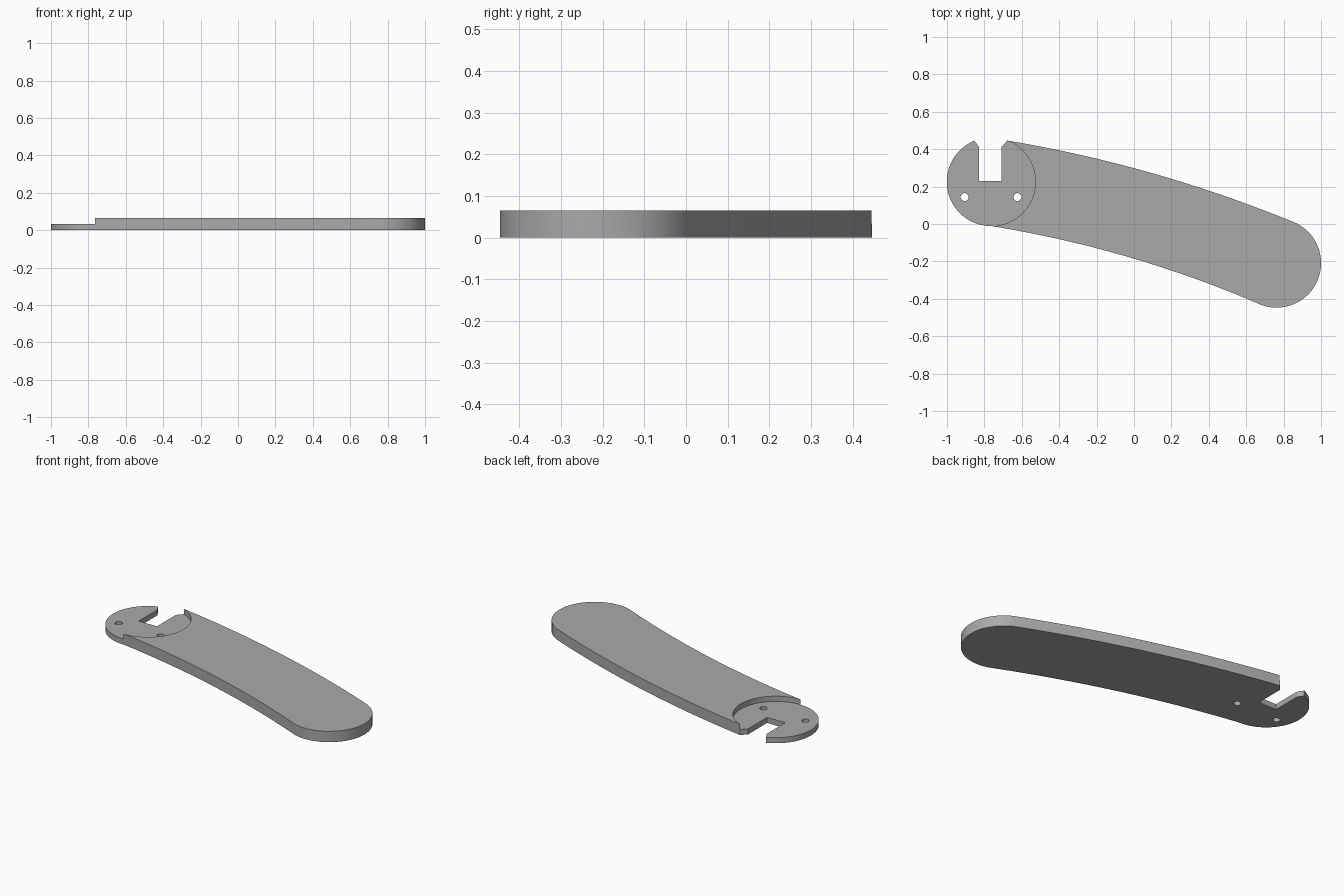
import bpy, bmesh, math
from mathutils import Vector

cube = bpy.data.objects.get("Cube")
if cube:
    bpy.data.objects.remove(cube)

HEIGHT, PLATE = 0.066, 0.034
HUB, TIP, R = Vector((-0.764, 0.226)), Vector((0.762, -0.209)), 0.237

grey = bpy.data.materials.new("plain_grey")
grey.use_nodes = True
grey.diffuse_color = (0.4, 0.4, 0.4, 1)
grey.node_tree.nodes["Principled BSDF"].inputs["Base Color"].default_value = grey.diffuse_color


def arc(center, radius, start, end, steps):
    """Points on a circle, angles in degrees."""
    angles = [math.radians(start + (end - start) * i / steps) for i in range(steps + 1)]
    return [center + radius * Vector((math.cos(a), math.sin(a))) for a in angles]


def bow(a, b, rise, steps=24):
    """Shallow curve from a to b, bulging towards +y, without its end points."""
    side = (b - a).orthogonal().normalized()
    side *= rise if side.y > 0 else -rise
    return [a.lerp(b, i / steps) + side * 4 * (i / steps) * (1 - i / steps)
            for i in range(1, steps)]


def slab(name, outline, z0, z1):
    bm = bmesh.new()
    face = bm.faces.new([bm.verts.new((p[0], p[1], z0)) for p in outline])
    top = bmesh.ops.extrude_face_region(bm, geom=[face])["geom"]
    bmesh.ops.translate(bm, vec=(0, 0, z1 - z0),
                        verts=[v for v in top if isinstance(v, bmesh.types.BMVert)])
    bmesh.ops.recalc_face_normals(bm, faces=bm.faces)
    mesh = bpy.data.meshes.new(name)
    bm.to_mesh(mesh)
    bm.free()
    mesh.materials.append(grey)
    obj = bpy.data.objects.new(name, mesh)
    bpy.context.collection.objects.link(obj)
    return obj


def cut(obj, cutter):
    mod = obj.modifiers.new("cut", "BOOLEAN")
    mod.operation, mod.solver, mod.object = "DIFFERENCE", "EXACT", cutter
    bpy.context.view_layer.objects.active = obj
    bpy.ops.object.modifier_apply(modifier=mod.name)
    bpy.data.objects.remove(cutter)


# Curved arm: round hub, bowed long edges, round tip
hub_arc = arc(HUB, R, 68, 270, 60)
tip_arc = arc(TIP, R + 0.001, -117, 64, 56)
outline = (hub_arc + bow(hub_arc[-1], tip_arc[0], 0.045)
           + tip_arc + bow(tip_arc[-1], hub_arc[0], 0.045))
arm = slab("curved_arm", outline, 0, HEIGHT)

# Round step that leaves the hub at half thickness
step = arc(HUB, R, -90, 68, 48)
step += [(step[-1].x, 0.7), (-1.2, 0.7), (-1.2, -0.2), (HUB.x, -0.2)]
cut(arm, slab("step_cutter", step, PLATE, 0.2))

# Open slot with a flared mouth
slot = [(-0.83, 0.23), (-0.708, 0.23), (-0.708, 0.412), (-0.675, 0.449),
        (-0.675, 0.6), (-0.853, 0.6), (-0.853, 0.446), (-0.83, 0.412)]
cut(arm, slab("slot_cutter", slot, -0.1, 0.2))

# Two pin holes
for x in (-0.906, -0.623):
    cut(arm, slab("hole_cutter", arc(Vector((x, 0.144)), 0.021, 0, 345, 23), -0.1, 0.2))

bpy.ops.object.select_all(action="DESELECT")
arm.select_set(True)
bpy.context.view_layer.objects.active = arm
bpy.ops.object.shade_smooth_by_angle(angle=math.radians(20))
